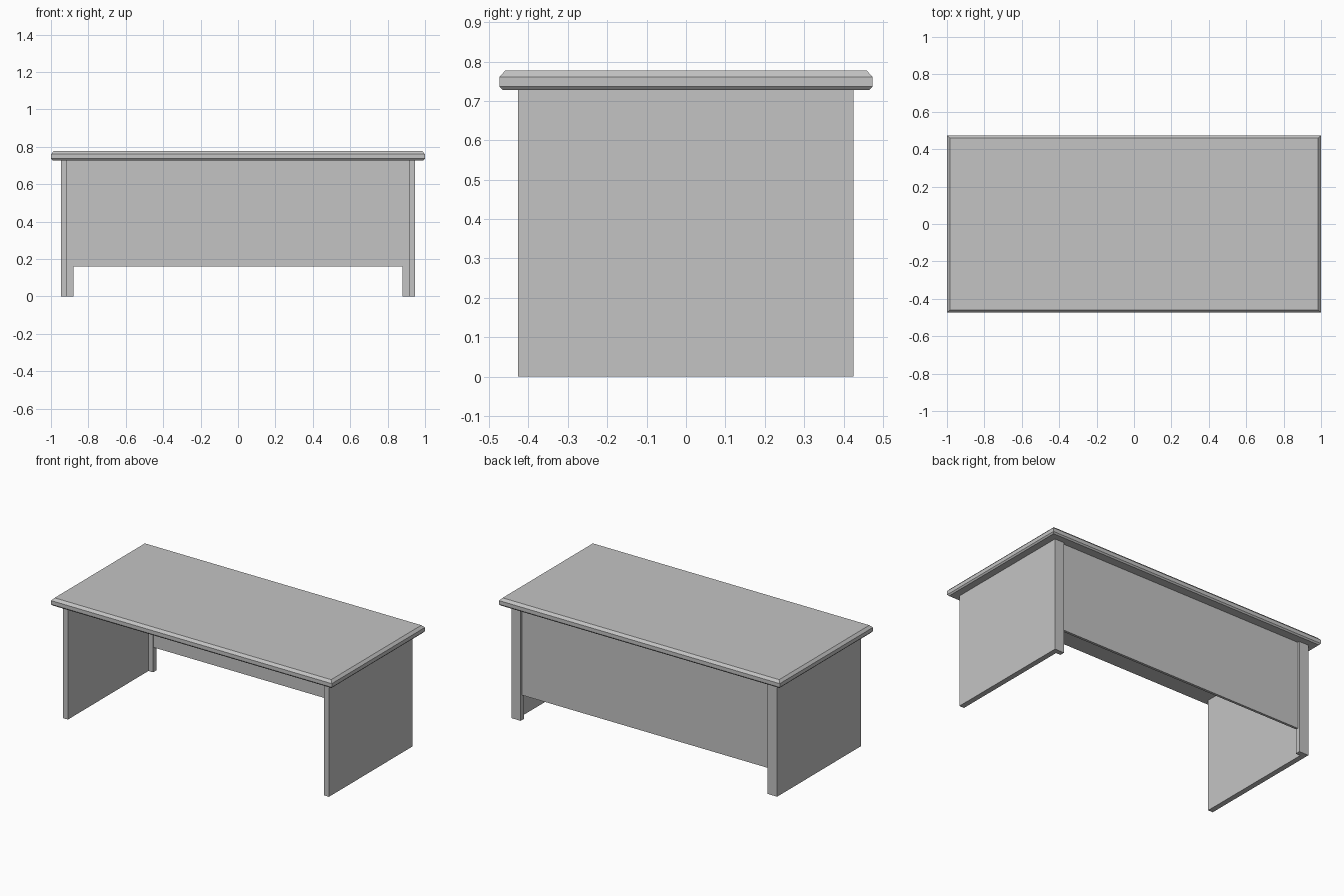
import bpy
import bmesh

if "Cube" in bpy.data.objects:
    bpy.data.objects.remove(bpy.data.objects["Cube"], do_unlink=True)

# Single plain grey finish
grey = bpy.data.materials.new("plain grey")
grey.use_nodes = True
colour = (0.55, 0.55, 0.55, 1)
grey.diffuse_color = colour
grey.node_tree.nodes["Principled BSDF"].inputs["Base Color"].default_value = colour


def add_object(name, bm):
    bmesh.ops.recalc_face_normals(bm, faces=bm.faces)
    mesh = bpy.data.meshes.new(name)
    bm.to_mesh(mesh)
    bm.free()
    mesh.materials.append(grey)
    obj = bpy.data.objects.new(name, mesh)
    bpy.context.collection.objects.link(obj)
    return obj


def box(name, x, y, z):
    """Box from (low, high) pairs on each axis."""
    bm = bmesh.new()
    bmesh.ops.create_cube(bm, size=1)
    for v in bm.verts:
        v.co = [pair[c > 0] for c, pair in zip(v.co, (x, y, z))]
    return add_object(name, bm)


def edged_slab(name, half_x, half_y, levels):
    """Rectangular slab with bevelled rims, from (inset, height) levels."""
    bm = bmesh.new()
    rings = []
    for inset, z in levels:
        hx, hy = half_x - inset, half_y - inset
        rings.append([bm.verts.new((sx * hx, sy * hy, z))
                      for sx, sy in ((-1, -1), (1, -1), (1, 1), (-1, 1))])
    for low, high in zip(rings, rings[1:]):
        for i in range(4):
            j = (i + 1) % 4
            bm.faces.new((low[i], low[j], high[j], high[i]))
    bm.faces.new(rings[0][::-1])
    bm.faces.new(rings[-1])
    return add_object(name, bm)


UNDERSIDE = 0.728
FRONT, BACK = -0.427, 0.425

# Desk top, bevelled above and below
edged_slab("desk_top", 1.0, 0.474,
           [(0.008, UNDERSIDE), (0, 0.737), (0, 0.761), (0.015, 0.777)])

# Side panels, each with a batten at the inner back corner
for side, s in (("left", 1), ("right", -1)):
    box(f"{side}_side_panel", sorted((s * 0.913, s * 0.947)),
        (FRONT, BACK), (0, UNDERSIDE))
    box(f"{side}_back_post", sorted((s * 0.88, s * 0.913)),
        (BACK - 0.032, BACK), (0, UNDERSIDE))

# Modesty panel between the posts
box("modesty_panel", (-0.88, 0.88), (BACK - 0.03, BACK - 0.014),
    (0.16, UNDERSIDE))
